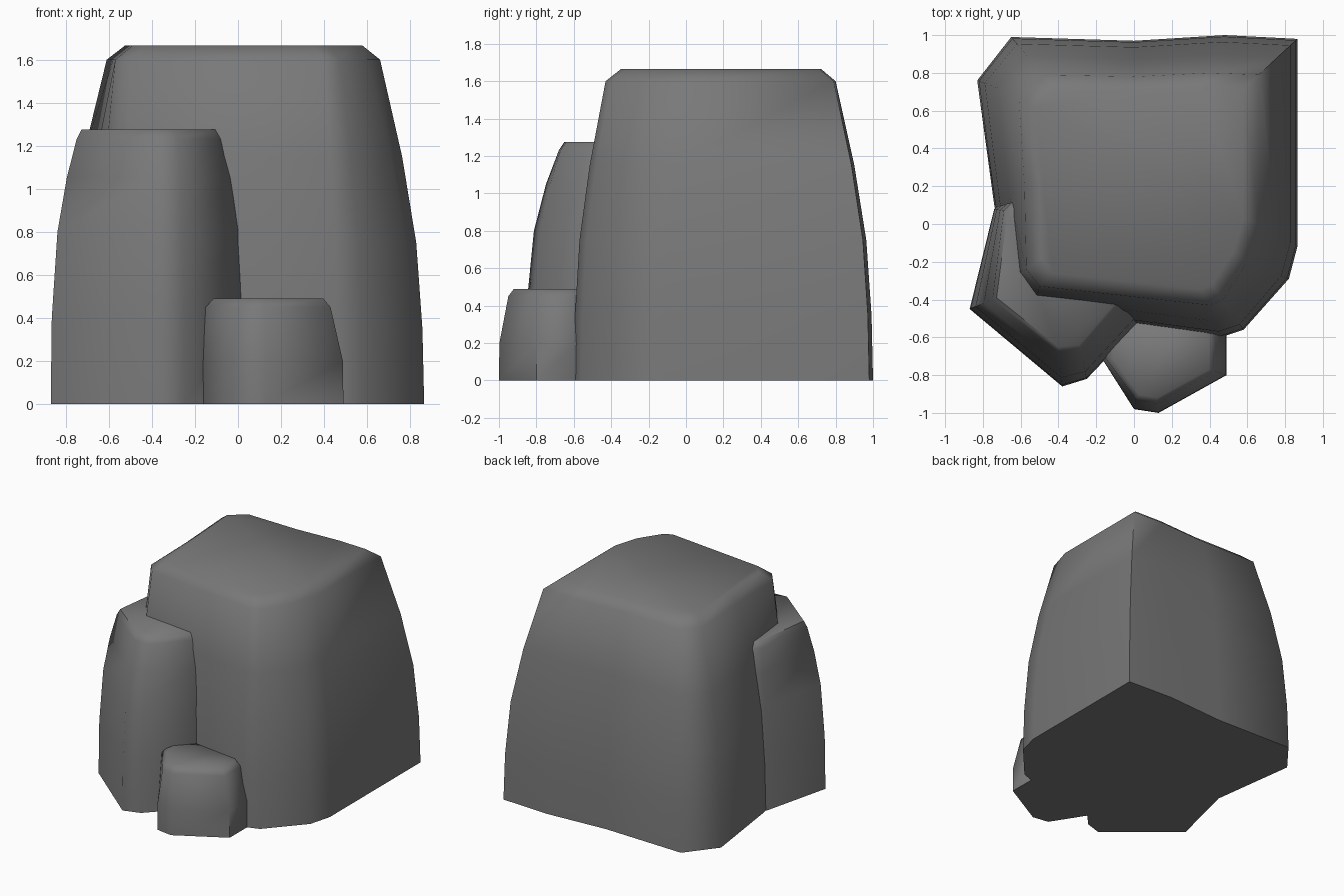
import bpy
import bmesh
from math import radians
from mathutils import Vector

cube = bpy.data.objects.get("Cube")
if cube:
    bpy.data.objects.remove(cube, do_unlink=True)

# One stone colour for every boulder
stone = bpy.data.materials.new("grey_stone")
stone.use_nodes = True
colour = (0.19, 0.19, 0.19, 1)
stone.diffuse_color = colour
shader = stone.node_tree.nodes["Principled BSDF"]
shader.inputs["Base Color"].default_value = colour
shader.inputs["Roughness"].default_value = 0.9


def boulder(name, foot, crown, profile, cap_height, cap_scale):
    """Loft from the foot outline to the crown outline, closed by a worn cap.

    profile holds (height, blend) pairs, blend 0 = foot and 1 = crown."""
    bm = bmesh.new()
    foot = [Vector(p) for p in foot]
    crown = [Vector(p) for p in crown]
    centre = sum(crown, Vector((0, 0))) / len(crown)
    rings = []
    for height, blend in profile:
        outline = [a.lerp(b, blend) for a, b in zip(foot, crown)]
        rings.append([bm.verts.new((p.x, p.y, height)) for p in outline])
    cap = [centre.lerp(p, cap_scale) for p in crown]
    rings.append([bm.verts.new((p.x, p.y, cap_height)) for p in cap])

    count = len(foot)
    for low, high in zip(rings, rings[1:]):
        for i in range(count):
            j = (i + 1) % count
            bm.faces.new((low[i], low[j], high[j], high[i]))
    bm.faces.new(rings[-1])
    bm.faces.new(list(reversed(rings[0])))
    bmesh.ops.recalc_face_normals(bm, faces=bm.faces)

    mesh = bpy.data.meshes.new(name)
    bm.to_mesh(mesh)
    bm.free()
    mesh.materials.append(stone)
    rock = bpy.data.objects.new(name, mesh)
    bpy.context.collection.objects.link(rock)

    # Soft worn shading, crisp only around the ground contact
    bpy.ops.object.select_all(action='DESELECT')
    rock.select_set(True)
    bpy.context.view_layer.objects.active = rock
    bpy.ops.object.shade_smooth_by_angle(angle=radians(60))
    return rock


# Large block at the back
boulder(
    "large_boulder",
    foot=[(-.66, -.28), (-.54, -.46), (.46, -.6), (.58, -.56), (.82, -.29),
          (.865, -.12), (.865, .98), (.48, 1), (0, .97), (-.65, .99),
          (-.83, .76), (-.74, .1)],
    crown=[(-.57, -.24), (-.5, -.33), (.4, -.43), (.47, -.4), (.6, -.2),
           (.66, 0), (.66, .79), (.4, .8), (0, .78), (-.48, .79),
           (-.61, .68), (-.58, .2)],
    profile=[(0, 0), (.35, .04), (.75, .18), (1.15, .5), (1.6, 1)],
    cap_height=1.665, cap_scale=.87)

# Medium slab leaning on the front left corner
boulder(
    "medium_boulder",
    foot=[(-.87, -.45), (-.38, -.86), (-.25, -.82), (.035, -.52),
          (-.05, -.25), (-.5, .15), (-.63, .16), (-.74, .08)],
    crown=[(-.75, -.4), (-.4, -.68), (-.28, -.67), (-.075, -.43),
           (-.1, -.25), (-.5, .13), (-.62, .14), (-.69, .07)],
    profile=[(0, 0), (.4, .04), (.8, .26), (1.05, .62), (1.23, 1)],
    cap_height=1.275, cap_scale=.93)

# Small stone at the front
boulder(
    "small_boulder",
    foot=[(-.165, -.72), (0, -.98), (.13, -1), (.49, -.8),
          (.49, -.58), (.3, -.45), (-.1, -.5)],
    crown=[(-.15, -.71), (.01, -.93), (.12, -.95), (.43, -.78),
           (.43, -.58), (.3, -.45), (-.1, -.5)],
    profile=[(0, 0), (.2, .05), (.45, 1)],
    cap_height=.49, cap_scale=.88)
